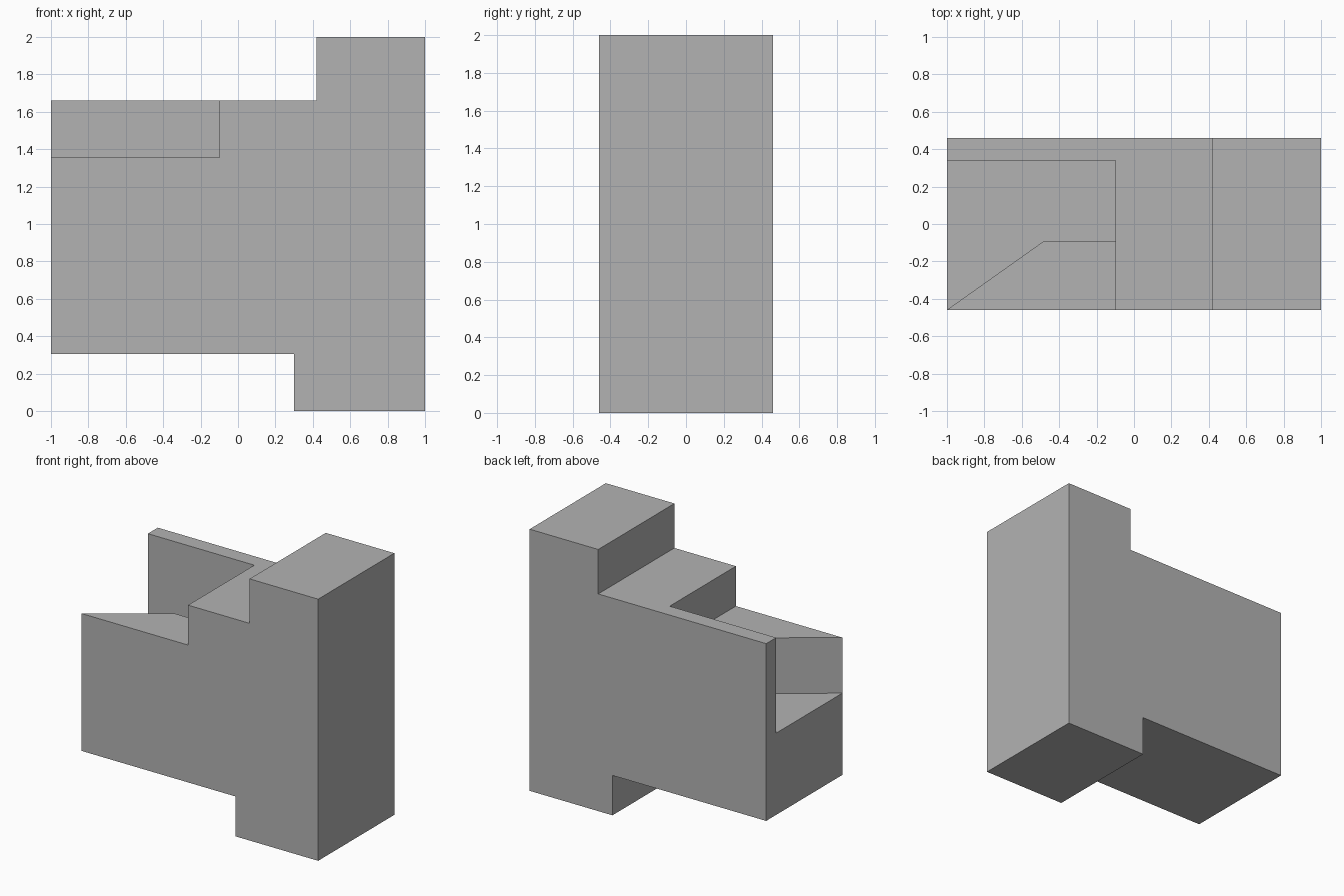
import bpy
import bmesh
from mathutils import Vector

cube = bpy.data.objects.get("Cube")
if cube:
    bpy.data.objects.remove(cube, do_unlink=True)

# Single grey material
grey = bpy.data.materials.new("plain_grey")
grey.use_nodes = True
colour = (0.45, 0.45, 0.45, 1)
grey.diffuse_color = colour
grey.node_tree.nodes["Principled BSDF"].inputs["Base Color"].default_value = colour


def prism(name, points, direction):
    """Extrude a flat outline into a closed solid."""
    bm = bmesh.new()
    face = bm.faces.new([bm.verts.new(p) for p in points])
    result = bmesh.ops.extrude_face_region(bm, geom=[face], use_keep_orig=True)
    moved = [g for g in result["geom"] if isinstance(g, bmesh.types.BMVert)]
    bmesh.ops.translate(bm, verts=moved, vec=Vector(direction))
    bmesh.ops.recalc_face_normals(bm, faces=bm.faces)
    mesh = bpy.data.meshes.new(name)
    bm.to_mesh(mesh)
    bm.free()
    mesh.materials.append(grey)
    obj = bpy.data.objects.new(name, mesh)
    bpy.context.collection.objects.link(obj)
    return obj


def carve(target, cutter):
    """Subtract the cutter, then discard it."""
    cutter.hide_render = True
    mod = target.modifiers.new("carve", "BOOLEAN")
    mod.operation = "DIFFERENCE"
    mod.solver = "EXACT"
    mod.object = cutter
    bpy.context.view_layer.objects.active = target
    bpy.ops.object.modifier_apply(modifier=mod.name)
    bpy.data.objects.remove(cutter, do_unlink=True)


HALF_DEPTH = 0.46
LEDGE_Z = 1.355
PIT_Z = 0.93
WALL_Y = 0.34
STEP_X = -0.1

# Stepped body: side outline run through the full depth
outline = [(0.3, 0), (1, 0), (1, 2), (0.42, 2), (0.42, 1.66),
           (-1, 1.66), (-1, 0.305), (0.3, 0.305)]
body = prism("stepped_body", [(x, -HALF_DEPTH, z) for x, z in outline],
             (0, 2 * HALF_DEPTH, 0))

# Ledge cut: lowers the front, leaving a thin wall at the back
ledge = [(-1.1, -0.6), (STEP_X, -0.6), (STEP_X, WALL_Y), (-1.1, WALL_Y)]
carve(body, prism("ledge_cutter", [(x, y, LEDGE_Z) for x, y in ledge], (0, 0, 0.5)))

# Pit: deeper pocket with a slanted side, open at the end
pit = [(-1.1, -0.53), (-0.48, -0.09), (STEP_X, -0.09),
       (STEP_X, WALL_Y), (-1.1, WALL_Y)]
carve(body, prism("pit_cutter", [(x, y, PIT_Z) for x, y in pit], (0, 0, 0.9)))
